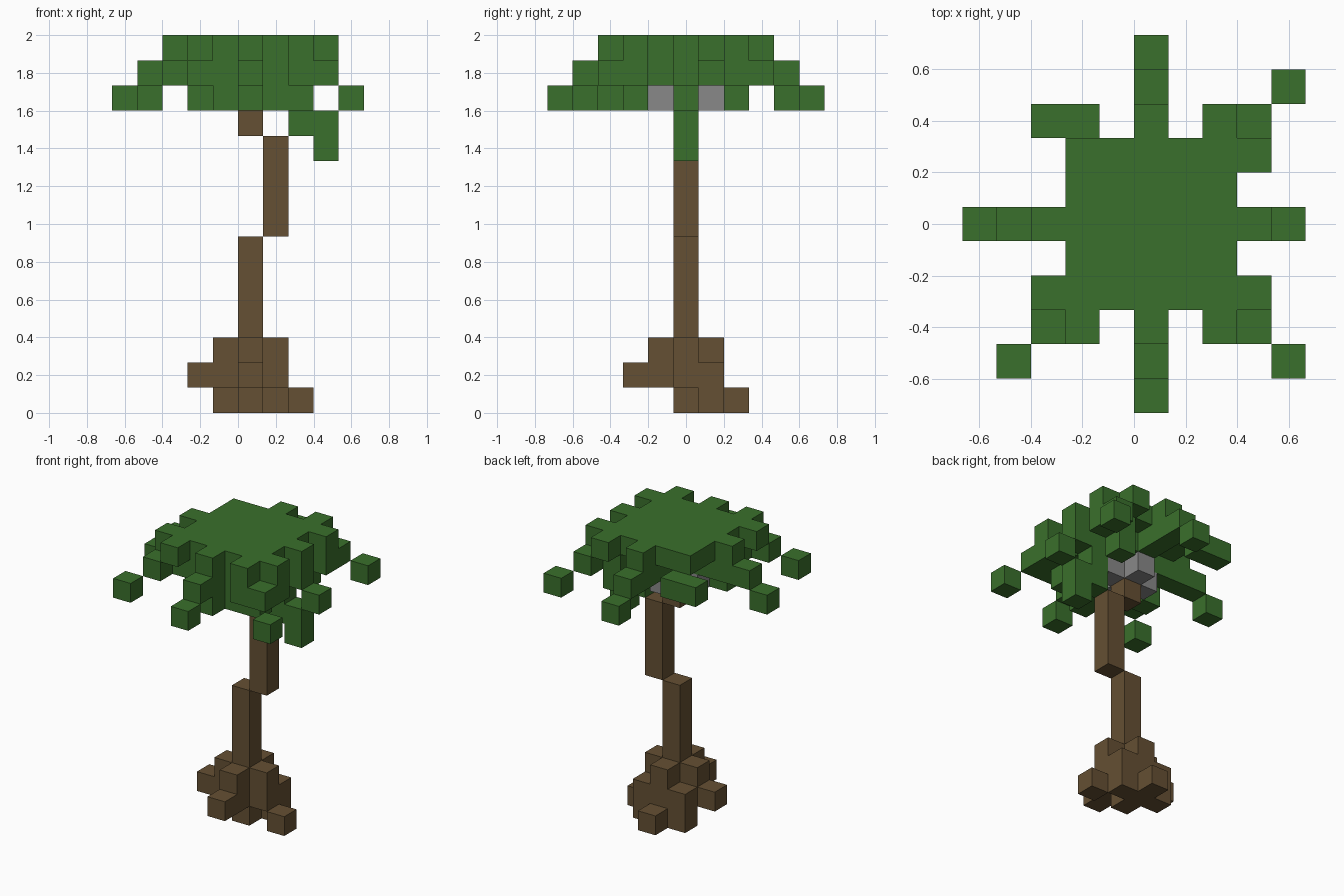
import bpy, bmesh
from itertools import product
from mathutils import Vector

cube = bpy.data.objects.get("Cube")
if cube:
    bpy.data.objects.remove(cube)

U = 2 / 15  # size of one block


def material(name, rgb):
    m = bpy.data.materials.new(name)
    m.use_nodes = True
    m.diffuse_color = (*rgb, 1)
    m.node_tree.nodes["Principled BSDF"].inputs["Base Color"].default_value = (*rgb, 1)
    return m


green = material("leaf green", (0.042, 0.162, 0.025))
brown = material("bark brown", (0.13, 0.08, 0.033))
grey = material("nut grey", (0.25, 0.25, 0.25))


def box(x, y, z):
    """Set of blocks; each argument is one index or an inclusive (low, high) range."""
    spans = [(a, a) if isinstance(a, int) else a for a in (x, y, z)]
    return set(product(*(range(lo, hi + 1) for lo, hi in spans)))


def part(name, mat, *boxes):
    """Join blocks into one mesh that keeps only the outer faces."""
    cells = set().union(*boxes)
    bm = bmesh.new()
    for c in cells:
        for axis, side in product(range(3), (-1, 1)):
            n = list(c)
            n[axis] += side
            if tuple(n) in cells:
                continue
            normal, u = Vector(), Vector()
            normal[axis], u[(axis + 1) % 3] = side, 1
            v = normal.cross(u)
            centre = Vector(c) + Vector((0.5, 0, 0.5)) + normal / 2
            corners = [u + v, v - u, -u - v, u - v]
            bm.faces.new([bm.verts.new((centre + k / 2) * U) for k in corners])
    bmesh.ops.remove_doubles(bm, verts=bm.verts, dist=U / 100)
    bmesh.ops.dissolve_limit(bm, angle_limit=0.01, verts=bm.verts, edges=bm.edges)
    mesh = bpy.data.meshes.new(name)
    bm.to_mesh(mesh)
    bm.free()
    mesh.materials.append(mat)
    obj = bpy.data.objects.new(name, mesh)
    bpy.context.collection.objects.link(obj)


# Roots: a cross-shaped mound with blocks spreading outward
part("roots", brown,
     box((-1, 1), 0, (1, 2)), box(0, (-1, 1), (1, 2)),
     box((-1, 1), 1, (0, 1)), box(0, (0, 2), 0),
     box(-2, 0, 1), box(0, -2, 1), box(2, 0, 0))

# Trunk: two offset posts and a short neck
part("lower_trunk", brown, box(0, 0, (3, 6)))
part("upper_trunk", brown, box(1, 0, (7, 10)))
part("trunk_neck", brown, box(0, 0, (11, 12)))

# Nuts around the neck
for name, x, y in (("left", 1, 0), ("right", -1, 0), ("back", 0, 1), ("front", 0, -1)):
    part("nut_" + name, grey, box(x, y, 12))

# Crown: flat top, ribs under it and a thicker front skirt
part("crown", green,
     box((-2, 2), (-2, 2), 14), box((-3, 3), 0, 14), box(0, (-3, 3), 14),
     box((-3, 3), 0, 13), box(0, (-3, 3), 13),
     box((-2, 2), (-2, -1), 13), box(3, -2, 13), box(2, -3, 13),
     box((0, 1), 1, 13), box(2, 2, (12, 13)), box(3, 2, 13),
     box((-1, 2), -2, 12), box(-2, -1, 12), box(0, -3, 12))

# Straight frond tips stepping downward
part("front_frond", green, box(0, -4, 13), box(0, -5, 12))
part("back_frond", green, box(0, 4, 13), box(0, 5, 12))
part("right_frond", green, box(-4, 0, 13), box(-5, 0, 12))
part("left_frond", green, box(4, 0, 12))

# Diagonal fronds on three corners, and a short one on the fourth
for name, sx, sy in (("back_left", 1, 1), ("front_left", 1, -1), ("front_right", -1, -1)):
    part(name + "_frond", green,
         box(2 * sx, 3 * sy, 14), box(3 * sx, 2 * sy, 14),
         box(3 * sx, 3 * sy, 13), box(4 * sx, 4 * sy, 12))
part("back_right_frond", green, box((-3, -2), 3, 13))

# Leaf hanging down beside the trunk
part("hanging_leaf", green, box(2, 0, (11, 12)), box(3, 0, (10, 11)))
